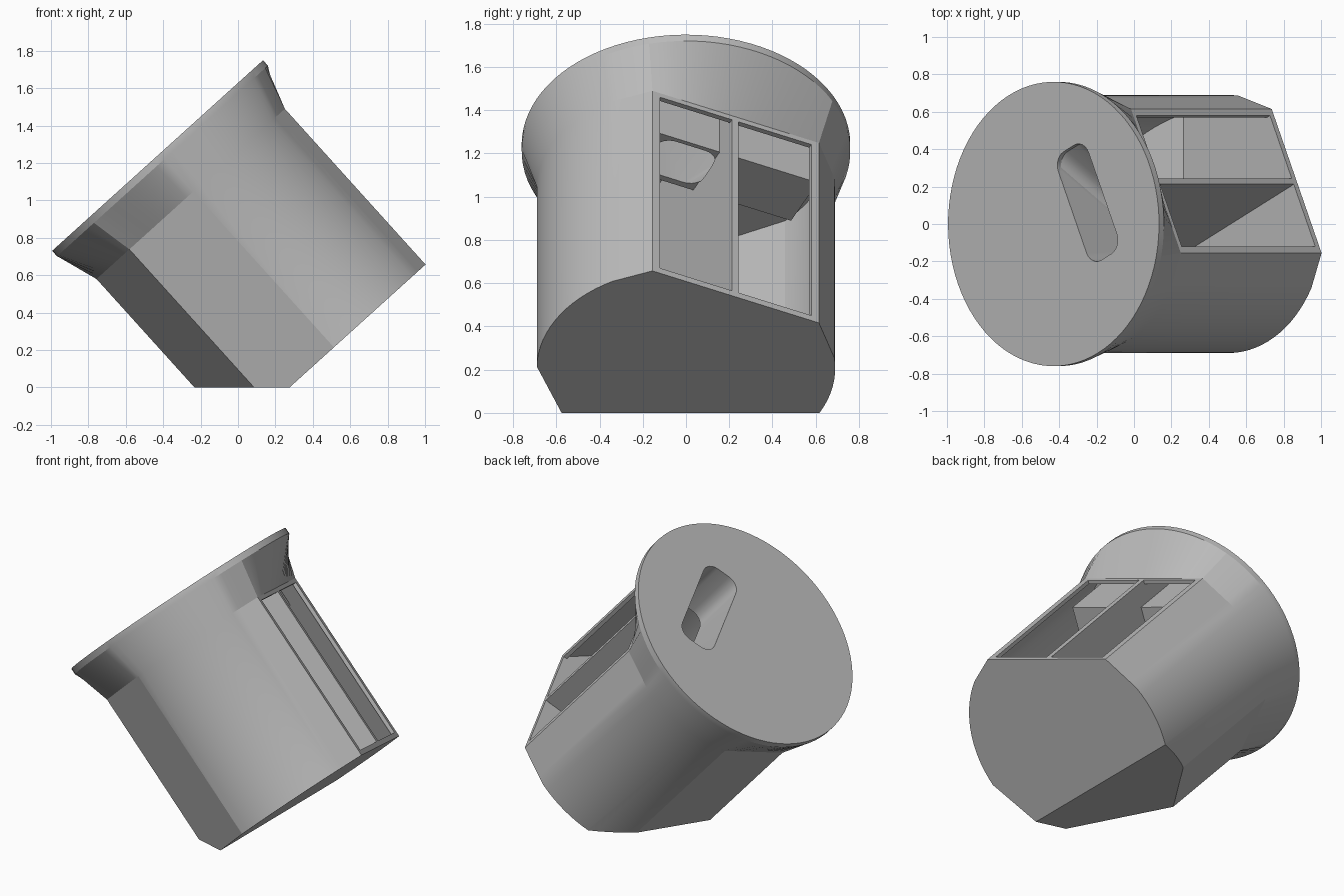
import bpy, bmesh, math
from mathutils import Matrix, Vector

if "Cube" in bpy.data.objects:
    bpy.data.objects.remove(bpy.data.objects["Cube"])

R = 0.69                      # body radius
WALL = 0.03
BASE, NECK, RIM, TOP = -0.185, 0.937, 1.169, 1.208   # stations along the axis
WINDOW_ANGLE = 25             # direction the window faces around the axis

TILT = Matrix.Rotation(math.radians(-42.1), 4, 'Y')
FRAME = TILT @ Matrix.Translation((0.512, 0, 0))
WINDOW = FRAME @ Matrix.Rotation(math.radians(WINDOW_ANGLE), 4, 'Z')

# (start, end, flat) spans around the body, in degrees
SPANS = [(-89, -29.6, False), (-29.6, -13, True), (-13, 63, True), (63, 84, True),
         (84, 136, False), (136, 173, True), (173, 229.5, True), (229.5, 271, True)]


def section(radius, z, flats=True):
    """Ring of points; flat spans follow the chord instead of the arc."""
    pts = []
    for a, b, flat in SPANS:
        n = max(2, round((b - a) / 4))
        mid, half = (a + b) / 2, math.radians((b - a) / 2)
        for i in range(n):
            ang = a + (b - a) * i / n
            r = radius
            if flat and flats:
                r *= math.cos(half) / math.cos(math.radians(ang - mid))
            p = math.radians(ang)
            pts.append((r * math.cos(p), r * math.sin(p), z))
    return pts


def rounded_rect(x0, x1, y0, y1, r, z, steps=6):
    pts = []
    corners = [(x1 - r, y1 - r), (x0 + r, y1 - r), (x0 + r, y0 + r), (x1 - r, y0 + r)]
    for k, (cx, cy) in enumerate(corners):
        for i in range(steps + 1):
            p = math.pi / 2 * (k + i / steps)
            pts.append((cx + r * math.cos(p), cy + r * math.sin(p), z))
    return pts


def loft(name, rings, matrix, floor=None):
    """Closed solid through the rings, optionally sliced flat at a height."""
    bm = bmesh.new()
    vs = [[bm.verts.new(matrix @ Vector(p)) for p in ring] for ring in rings]
    n = len(vs[0])
    for lo, hi in zip(vs, vs[1:]):
        for i in range(n):
            j = (i + 1) % n
            bm.faces.new((lo[i], lo[j], hi[j], hi[i]))
    bm.faces.new(vs[0][::-1])
    bm.faces.new(vs[-1])
    if floor is not None:
        cut = bmesh.ops.bisect_plane(bm, geom=bm.verts[:] + bm.edges[:] + bm.faces[:],
                                     plane_co=(0, 0, floor), plane_no=(0, 0, 1),
                                     clear_inner=True)
        edges = [e for e in cut['geom_cut'] if isinstance(e, bmesh.types.BMEdge)]
        bmesh.ops.contextual_create(bm, geom=edges)
    bmesh.ops.recalc_face_normals(bm, faces=bm.faces)
    me = bpy.data.meshes.new(name)
    bm.to_mesh(me)
    bm.free()
    ob = bpy.data.objects.new(name, me)
    bpy.context.collection.objects.link(ob)
    return ob


def box(name, x0, x1, y0, y1, z0, z1):
    rings = [[(x0, y0, z), (x1, y0, z), (x1, y1, z), (x0, y1, z)] for z in (z0, z1)]
    return loft(name, rings, WINDOW)


def subtract(target, cutters):
    bpy.context.view_layer.objects.active = target
    for c in cutters:
        m = target.modifiers.new("cut", 'BOOLEAN')
        m.operation, m.solver, m.object = 'DIFFERENCE', 'EXACT', c
        bpy.ops.object.modifier_apply(modifier=m.name)
    for c in cutters:
        bpy.data.objects.remove(c)


# Hollow inside, minus the divider wall and the chute block left standing in it
cavity = loft("cavity", [section(R - WALL, BASE + WALL), section(R - WALL, 1.164)],
              FRAME, floor=WALL)
subtract(cavity, [box("divider", -1, 1, -0.019, 0.014, -0.5, 1.5),
                  box("chute_block", 0.12, 0.41, -0.48, 0.48, 0.82, 1.4)])

# Two window openings
openings = [box("opening", 0.45, 0.8, t0, t1, BASE + WALL + 0.002, 0.912)
            for t0, t1 in ((-0.386, -0.019), (0.014, 0.386))]

# Slot narrowing down toward one compartment
slot = loft("slot", [rounded_rect(0.15, 0.39, -0.31, -0.04, 0.08, 0.78),
                     rounded_rect(0.15, 0.39, -0.32, 0.32, 0.08, TOP - 0.03),
                     rounded_rect(0.15, 0.39, -0.32, 0.32, 0.08, TOP + 0.05)], WINDOW)

# Faceted drum with flared round top
body = loft("tilted_container", [section(R, BASE), section(R, NECK),
                                 section(0.76, RIM, False), section(0.76, TOP, False)],
            FRAME, floor=0)
subtract(body, [cavity, *openings, slot])

grey = bpy.data.materials.new("plain_grey")
grey.diffuse_color = (0.5, 0.5, 0.5, 1)
grey.use_nodes = True
grey.node_tree.nodes["Principled BSDF"].inputs["Base Color"].default_value = grey.diffuse_color
body.data.materials.clear()
body.data.materials.append(grey)

bpy.ops.object.select_all(action='DESELECT')
body.select_set(True)
bpy.context.view_layer.objects.active = body
bpy.ops.object.shade_smooth_by_angle(angle=math.radians(17.5))
